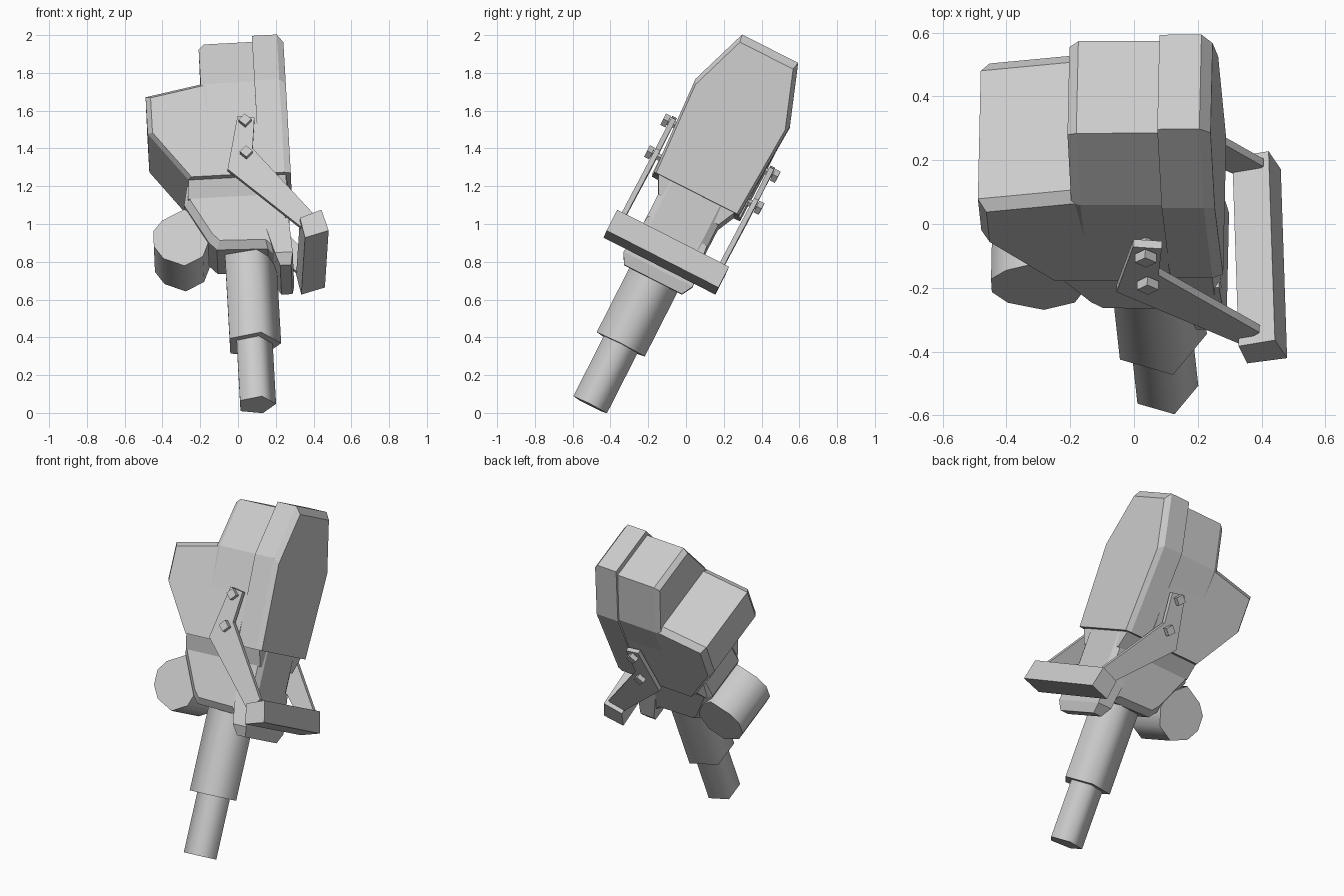
import bpy, bmesh, math
from mathutils import Vector

if "Cube" in bpy.data.objects:
    bpy.data.objects.remove(bpy.data.objects["Cube"])

# Tilted local frame: S = sideways, N = front to back, A = along the barrel (up)
A = Vector((-0.05, 0.452, 0.89)).normalized()
N = Vector((0.02, 0.89, -0.45))
N = (N - A * N.dot(A)).normalized()
S = N.cross(A)
ORIGIN = Vector((0, 0, 0.995))
MID = -0.02  # mirror plane between front and back


def loft(name, loops, smooth=False):
    """Skin a stack of equal-length loops of (s, n, a) points and cap both ends."""
    bm = bmesh.new()
    rings = [[bm.verts.new(ORIGIN + S * s + N * n + A * a) for s, n, a in lp] for lp in loops]
    k = len(rings[0])
    for r0, r1 in zip(rings, rings[1:]):
        for i in range(k):
            j = (i + 1) % k
            f = bm.faces.new((r0[i], r0[j], r1[j], r1[i]))
            f.smooth = smooth
    bm.faces.new(rings[0])
    bm.faces.new(rings[-1])
    bmesh.ops.recalc_face_normals(bm, faces=bm.faces)
    me = bpy.data.meshes.new(name)
    bm.to_mesh(me)
    bm.free()
    if smooth:
        me.set_sharp_from_angle(angle=math.radians(80))
    ob = bpy.data.objects.new(name, me)
    bpy.context.collection.objects.link(ob)
    return ob


def slab(name, outline, levels, pivot=(0, 0), smooth=False, skew=0.0):
    """Extrude an (s, a) outline through n; each level is (n, scale about pivot)."""
    ps, pa = pivot
    return loft(name, [[(ps + (s - ps) * k + skew * n, n, pa + (a - pa) * k) for s, a in outline]
                       for n, k in levels], smooth)


def rect(s0, s1, half, a):
    return [(s0, MID - half, a), (s1, MID - half, a), (s1, MID + half, a), (s0, MID + half, a)]


def ngon(cs, ca, r, sides):
    return [(cs + r * math.cos(2 * math.pi * i / sides),
             ca + r * math.sin(2 * math.pi * i / sides)) for i in range(sides)]


def hull_side(name, prof, levels, pa):
    """Extrude a symmetric (half width, a) profile sideways; levels are (s, scale)."""
    pts = [(-w, a) for w, a in prof] + [(w, a) for w, a in reversed(prof)]
    loft(name, [[(s, MID + n * k, pa + (a - pa) * k) for n, a in pts] for s, k in levels])


# Upper housing: right panel, raised centre and left shoulder
hull_side("right_panel", [(0.252, 0.16), (0.28, 0.70), (0.166, 1.022)],
          [(0.128, 1), (0.26, 1), (0.293, 0.95)], 0.16)
hull_side("centre_housing", [(0.25, 0.16), (0.268, 0.70), (0.162, 0.988)],
          [(0.13, 1), (-0.128, 1), (-0.157, 0.95)], 0.5)
slab("left_shoulder", [(0.128, 0.158), (0.128, 0.72), (-0.157, 0.72), (-0.452, 0.662),
                       (-0.452, 0.445), (-0.25, 0.158)],
     [(-0.28, 0.955), (-0.245, 1), (0.205, 1), (0.242, 0.955)], (0.128, 0.16))

# Lower housing with sloped collar and right foot
loft("collar", [rect(-0.25, 0.268, 0.225, 0.16), rect(-0.258, 0.265, 0.178, 0.065)])
slab("lower_housing", [(-0.26, 0.158), (-0.28, 0.05), (-0.16, -0.18), (-0.12, -0.225),
                       (0.15, -0.235), (0.21, -0.3), (0.272, -0.3), (0.272, 0.158)],
     [(-0.2, 0.9), (-0.165, 1), (0.12, 1), (0.158, 0.9)], (0.06, 0.158))
loft("right_foot", [rect(0.13, 0.268, 0.174, -0.06), rect(0.185, 0.28, 0.205, -0.29),
                    rect(0.21, 0.268, 0.172, -0.35)])

# Five-sided barrel in two steps
for name, r, a0, a1 in (("barrel_sleeve", 0.15, -0.725, -0.1), ("barrel_tip", 0.105, -1.083, -0.7)):
    ring = ngon(0.043, MID, r, 5)
    loft(name, [[(s, n, a) for s, n in ring] for a in (a0, a1)], smooth=True)

# Side drum, its top sloping up into the housing
slab("side_drum", [(-0.45, -0.085), (-0.4, -0.025), (-0.28, 0.035), (-0.175, -0.05), (-0.155, -0.15),
                   (-0.195, -0.25), (-0.295, -0.3), (-0.405, -0.25), (-0.452, -0.175)],
     [(-0.148, 1), (0.152, 1)], smooth=True)

# Front and back handle brackets with bolts
bracket = [(0.028, 0.482), (0.117, 0.468), (0.098, 0.285), (0.395, -0.115), (0.33, -0.195), (-0.04, 0.17)]
for side, sign in (("front", -1), ("back", 1)):
    slab(side + "_bracket", bracket, [(MID + sign * 0.278, 1), (MID + sign * 0.305, 1)])
    for i, (bs, ba) in enumerate(((0.066, 0.442), (0.063, 0.253))):
        slab(f"{side}_bolt_{i}", ngon(bs, ba, 0.018, 4), [(MID + sign * 0.24, 1), (MID + sign * 0.31, 1)])
        slab(f"{side}_bolt_head_{i}", ngon(bs, ba, 0.034, 4),
             [(MID + sign * 0.31, 1), (MID + sign * 0.34, 1)])

# Handle bar, slightly skewed across the housing
slab("handle_bar", [(0.31, -0.156), (0.426, -0.115), (0.458, -0.24), (0.331, -0.275)],
     [(MID - 0.332, 1), (MID + 0.332, 1)], skew=-0.05)
